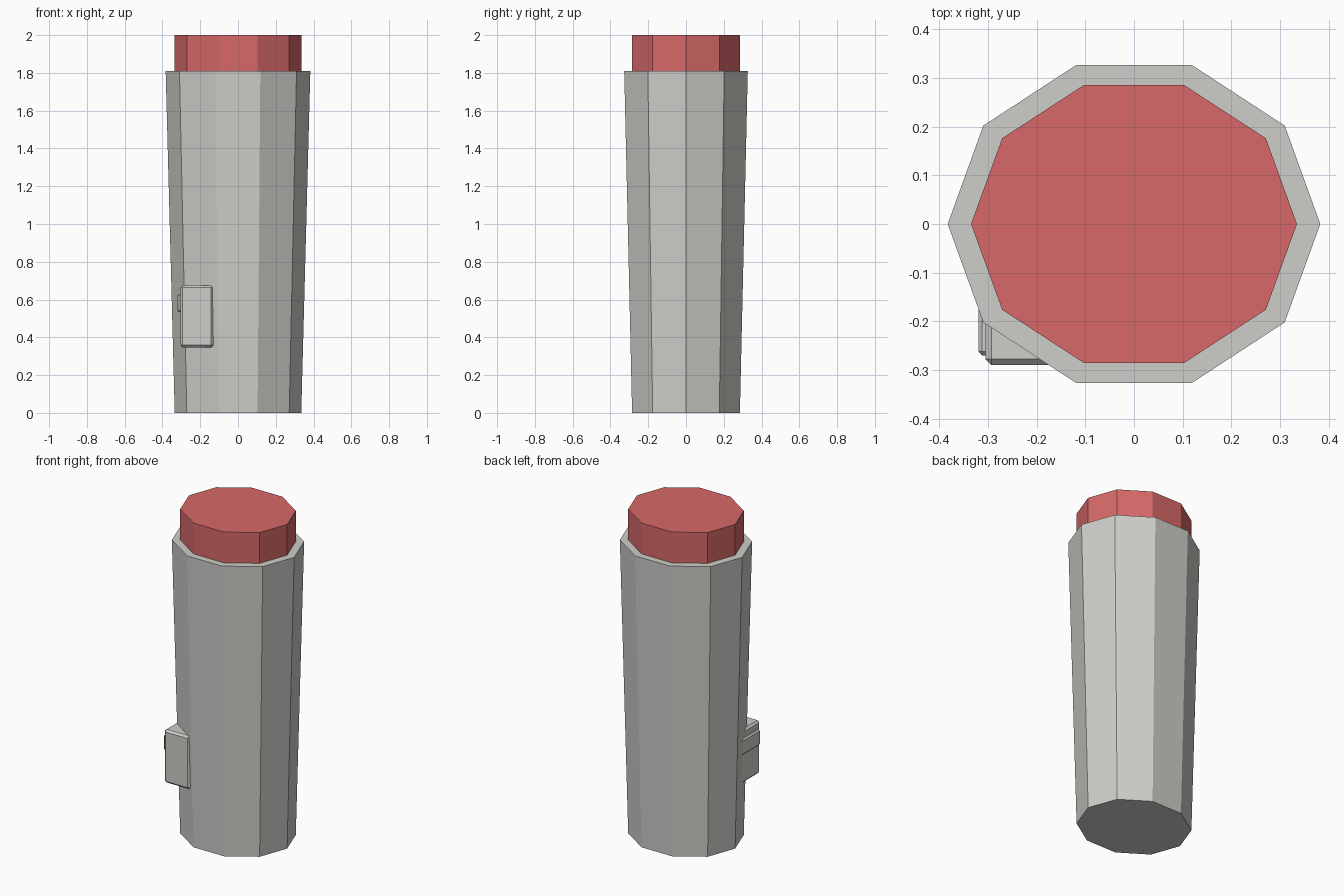
import bpy, bmesh
from math import cos, sin, tau

cube = bpy.data.objects.get("Cube")
if cube:
    bpy.data.objects.remove(cube, do_unlink=True)


def material(name, colour):
    m = bpy.data.materials.new(name)
    m.use_nodes = True
    m.diffuse_color = colour
    m.node_tree.nodes["Principled BSDF"].inputs["Base Color"].default_value = colour
    return m


GREY = material("warm grey", (0.61, 0.61, 0.58, 1))
RED = material("soft red", (0.68, 0.14, 0.14, 1))


def add_object(name, bm, mat):
    bmesh.ops.recalc_face_normals(bm, faces=bm.faces)
    mesh = bpy.data.meshes.new(name)
    bm.to_mesh(mesh)
    bm.free()
    mesh.materials.append(mat)
    ob = bpy.data.objects.new(name, mesh)
    bpy.context.collection.objects.link(ob)
    return ob


def oval_prism(name, levels, mat, sides=10):
    """Flat-sided oval column through (z, x radius, y radius) levels."""
    bm = bmesh.new()
    rings = [[bm.verts.new((rx * cos(tau * i / sides), ry * sin(tau * i / sides), z))
              for i in range(sides)] for z, rx, ry in levels]
    for low, high in zip(rings, rings[1:]):
        for i in range(sides):
            j = (i + 1) % sides
            bm.faces.new((low[i], low[j], high[j], high[i]))
    bm.faces.new(rings[0])
    bm.faces.new(rings[-1])
    return add_object(name, bm, mat)


def bevelled_box(name, low, high, bevel, mat):
    bm = bmesh.new()
    bmesh.ops.create_cube(bm, size=1)
    for v in bm.verts:
        v.co = [(a + b) / 2 + c * (b - a) for a, b, c in zip(low, high, v.co)]
    ob = add_object(name, bm, mat)
    mod = ob.modifiers.new("Bevel", "BEVEL")
    mod.width = bevel
    mod.segments = 1
    return ob


# Tapered column and the cap standing out of its top
oval_prism("body", [(0, 0.335, 0.3), (1.81, 0.383, 0.344)], GREY)
oval_prism("cap", [(1.78, 0.335, 0.3), (2, 0.335, 0.3)], RED)

# Switch housing on the front right side, with a small button on its outer face
bevelled_box("switch_housing", (-0.305, -0.29, 0.347), (-0.13, -0.1, 0.675), 0.012, GREY)
bevelled_box("switch_button", (-0.32, -0.27, 0.533), (-0.26, -0.07, 0.63), 0.008, GREY)
